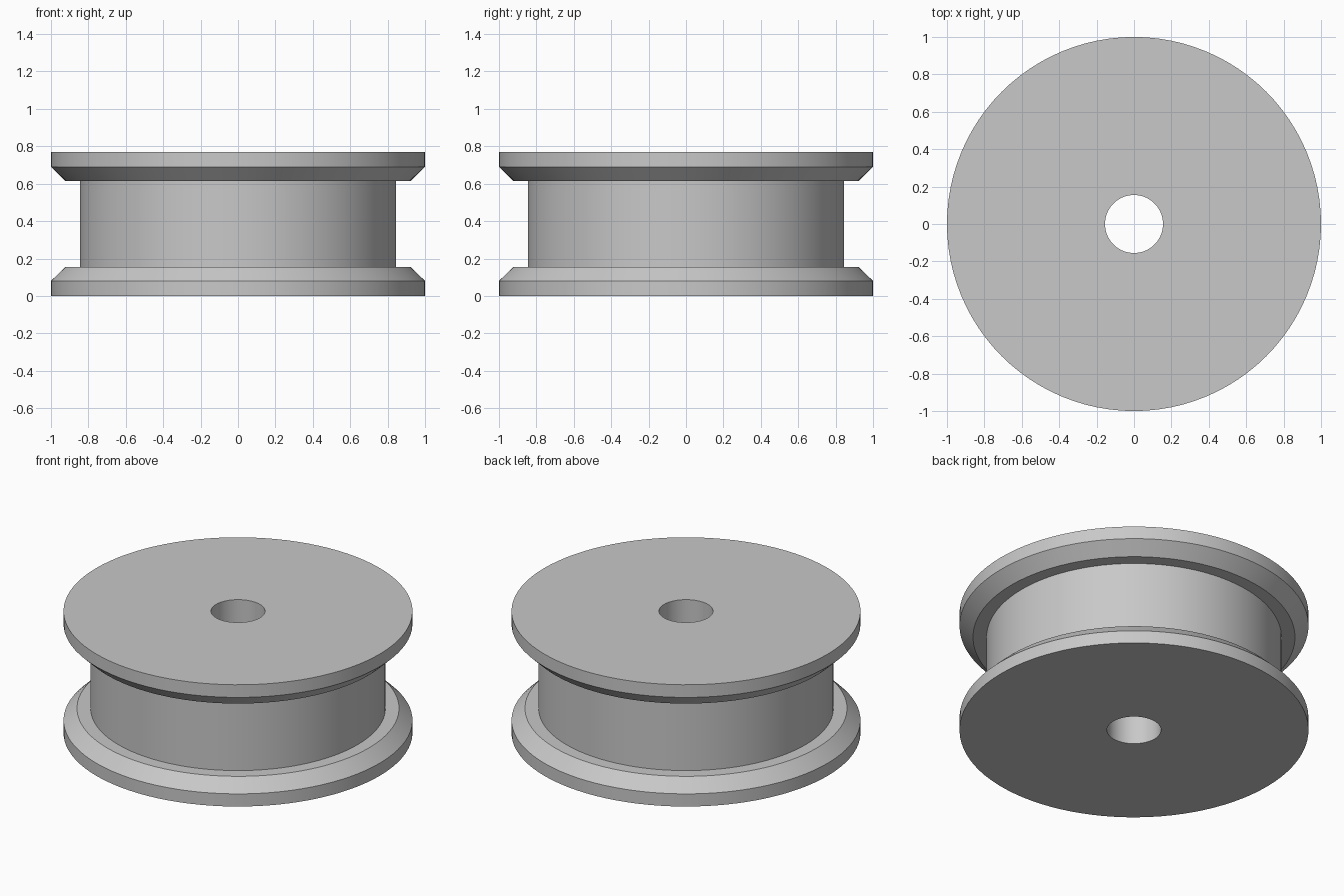
import bpy
import bmesh
import math
from mathutils import Vector

cube = bpy.data.objects.get("Cube")
if cube:
    bpy.data.objects.remove(cube, do_unlink=True)

# Plain grey material
grey = bpy.data.materials.new("light_grey")
grey.use_nodes = True
colour = (0.58, 0.58, 0.58, 1)
grey.diffuse_color = colour
grey.node_tree.nodes["Principled BSDF"].inputs["Base Color"].default_value = colour

HEIGHT = 0.77
SEGMENTS = 96


def lathe(name, profile):
    """Revolve a closed (radius, height) profile around the z axis."""
    bm = bmesh.new()
    verts = [bm.verts.new(Vector((r, 0, z))) for r, z in profile]
    edges = [bm.edges.new((v, verts[(i + 1) % len(verts)])) for i, v in enumerate(verts)]
    bmesh.ops.spin(bm, geom=verts + edges, cent=(0, 0, 0), axis=(0, 0, 1),
                   angle=math.tau, steps=SEGMENTS, use_merge=True)
    bmesh.ops.remove_doubles(bm, verts=bm.verts, dist=0.0001)
    bmesh.ops.recalc_face_normals(bm, faces=bm.faces)
    mesh = bpy.data.meshes.new(name)
    bm.to_mesh(mesh)
    bm.free()
    mesh.materials.append(grey)
    obj = bpy.data.objects.new(name, mesh)
    bpy.context.collection.objects.link(obj)
    bpy.ops.object.select_all(action="DESELECT")
    obj.select_set(True)
    bpy.context.view_layer.objects.active = obj
    bpy.ops.object.shade_smooth_by_angle(angle=math.radians(30))
    return obj


# Lower half: bore, flat base, rim, chamfer, ledge, core; mirrored for the upper half
lower = [(0.155, 0), (1, 0), (1, 0.08), (0.923, 0.155), (0.845, 0.155)]
upper = [(r, HEIGHT - z) for r, z in reversed(lower)]
lathe("spool_body", lower + upper)
